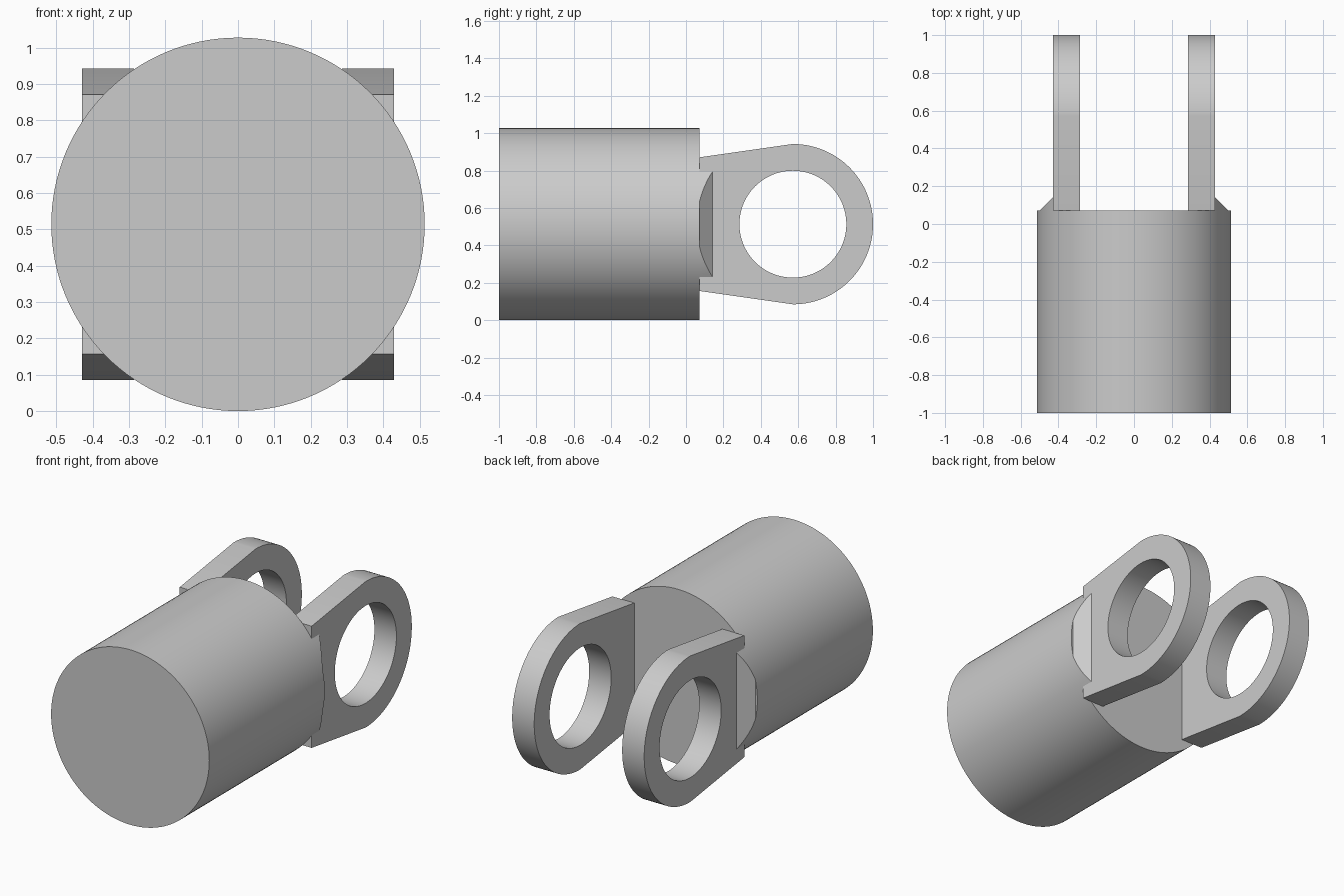
import bpy
import bmesh
from math import sin, cos, pi, radians
from mathutils import Vector, Matrix

old = bpy.data.objects.get("Cube")
if old:
    bpy.data.objects.remove(old, do_unlink=True)

U = 1 / 14            # design unit
R = 7.19 * U          # body radius, also the height of its axis

grey = bpy.data.materials.new("light_grey")
grey.use_nodes = True
colour = (0.6, 0.6, 0.6, 1)
grey.diffuse_color = colour
grey.node_tree.nodes["Principled BSDF"].inputs["Base Color"].default_value = colour


def finish(bm, name, mirrored=False):
    """Turn a bmesh into a shaded object, optionally mirrored across x."""
    bmesh.ops.recalc_face_normals(bm, faces=bm.faces)
    mesh = bpy.data.meshes.new(name)
    bm.to_mesh(mesh)
    bm.free()
    mesh.materials.append(grey)
    ob = bpy.data.objects.new(name, mesh)
    bpy.context.collection.objects.link(ob)
    bpy.ops.object.select_all(action='DESELECT')
    ob.select_set(True)
    bpy.context.view_layer.objects.active = ob
    bpy.ops.object.shade_smooth_by_angle(angle=radians(30))
    if mirrored:
        ob.modifiers.new("mirror", 'MIRROR').use_mirror_merge = False
    return ob


def cylinder(y0, y1):
    """Closed cylinder lying along y."""
    bm = bmesh.new()
    place = Matrix.Translation((0, (y0 + y1) / 2, R)) @ Matrix.Rotation(pi / 2, 4, 'X')
    bmesh.ops.create_cone(bm, cap_ends=True, segments=128, radius1=R, radius2=R,
                          depth=y1 - y0, matrix=place)
    return bm


def cut(bm, point, normal):
    """Remove what lies in front of a plane and close the cut."""
    geom = bm.verts[:] + bm.edges[:] + bm.faces[:]
    res = bmesh.ops.bisect_plane(bm, geom=geom, plane_co=point, plane_no=normal,
                                 dist=1e-6, clear_outer=True)
    edges = [e for e in res["geom_cut"] if isinstance(e, bmesh.types.BMEdge)]
    bmesh.ops.holes_fill(bm, edges=[e for e in edges if e.is_boundary], sides=0)


# Solid round body
finish(cylinder(-14 * U, U), "body")

# Bevelled shoulders outside the lugs, continuing the round body
bm = cylinder(U, 3 * U)
cut(bm, Vector((6 * U, 0, 0)), Vector((-1, 0, 0)))
cut(bm, Vector((7 * U, U, 0)), Vector((1, 1, 0)).normalized())
finish(bm, "shoulders", mirrored=True)

# Pierced lugs: tapered root, round end, round hole
bm = bmesh.new()
N = 64


def loop(points):
    verts = [bm.verts.new((4 * U, y * U, R + z * U)) for y, z in points]
    return [bm.edges.new((verts[i - 1], v)) for i, v in enumerate(verts)]


angles = [pi / 2 - pi * i / N for i in range(N + 1)]
outline = [(1, 5)] + [(8 + 6 * cos(a), 6 * sin(a)) for a in angles] + [(1, -5)]
hole = [(8 + 4 * cos(pi * i / N), 4 * sin(pi * i / N)) for i in range(2 * N)]
bmesh.ops.triangle_fill(bm, edges=loop(outline) + loop(hole), use_beauty=True)
side = bm.faces[:]
res = bmesh.ops.extrude_face_region(bm, geom=side, use_keep_orig=True)
moved = [v for v in res["geom"] if isinstance(v, bmesh.types.BMVert)]
bmesh.ops.translate(bm, verts=moved, vec=(2 * U, 0, 0))
finish(bm, "lugs", mirrored=True)
